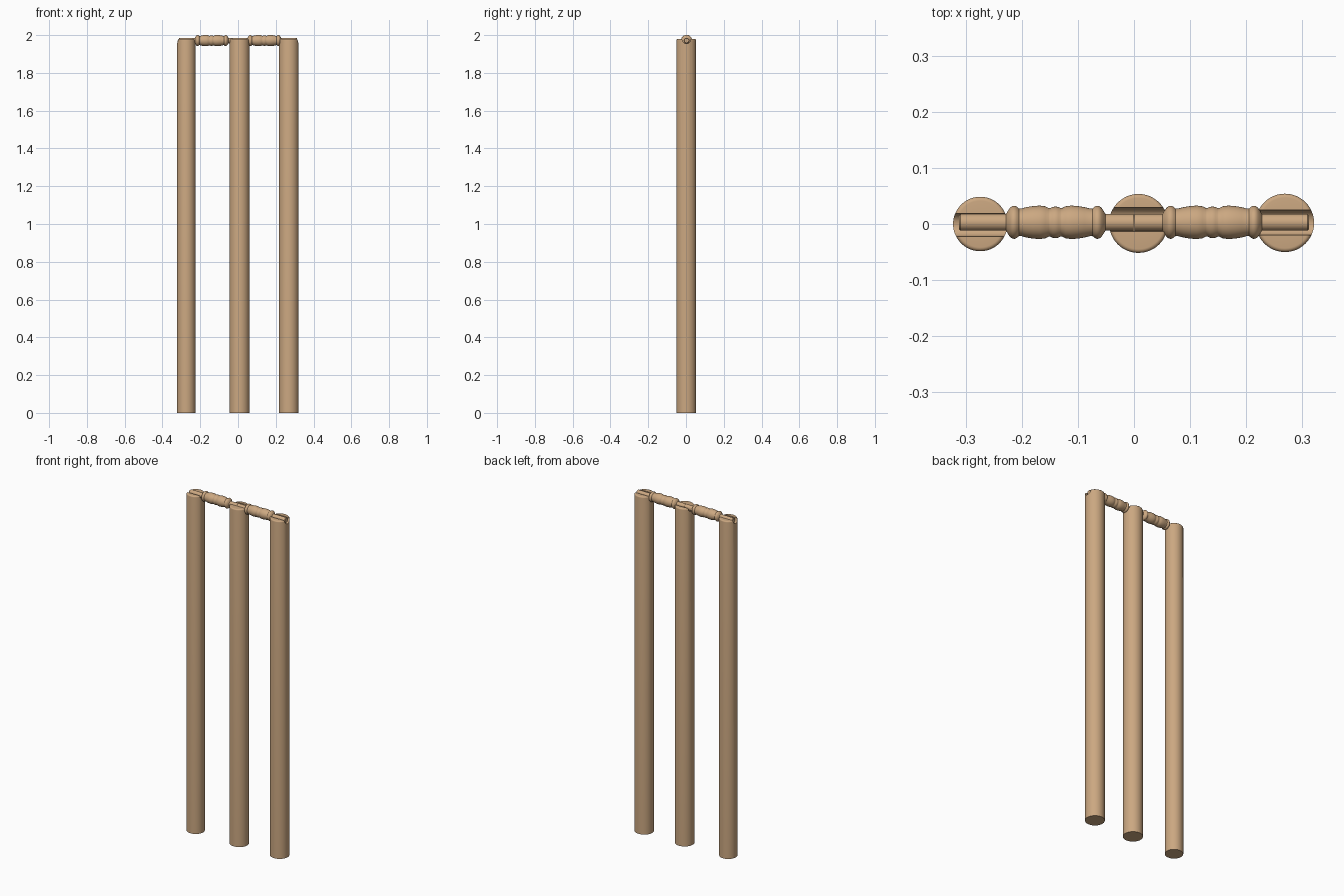
import bpy, bmesh, math
from mathutils import Vector

if "Cube" in bpy.data.objects:
    bpy.data.objects.remove(bpy.data.objects["Cube"])

wood = bpy.data.materials.new("light_wood")
wood.diffuse_color = (0.60, 0.39, 0.22, 1)
wood.use_nodes = True
wood.node_tree.nodes["Principled BSDF"].inputs["Base Color"].default_value = wood.diffuse_color
AXIS_Z = 1.971


def lathe(name, profile, axis, loc, steps=48):
    """Revolve (position along axis, radius) points around X or Z."""
    bm = bmesh.new()
    pts = [Vector((p, 0, r)) if axis == 'X' else Vector((r, 0, p)) for p, r in profile]
    verts = [bm.verts.new(p) for p in pts]
    edges = [bm.edges.new(pair) for pair in zip(verts, verts[1:])]
    bmesh.ops.spin(bm, geom=verts + edges, cent=(0, 0, 0), angle=math.tau, steps=steps,
                   axis=(1, 0, 0) if axis == 'X' else (0, 0, 1))
    bmesh.ops.remove_doubles(bm, verts=bm.verts, dist=1e-5)
    bmesh.ops.recalc_face_normals(bm, faces=bm.faces)
    mesh = bpy.data.meshes.new(name)
    bm.to_mesh(mesh)
    bm.free()
    mesh.materials.append(wood)
    ob = bpy.data.objects.new(name, mesh)
    ob.location = loc
    bpy.context.collection.objects.link(ob)
    return ob


def smooth(ob):
    bpy.ops.object.select_all(action='DESELECT')
    ob.select_set(True)
    bpy.context.view_layer.objects.active = ob
    bpy.ops.object.shade_smooth_by_angle(angle=math.radians(35))


# Stumps: rounded top edge and a round groove cut along x for the bails
TOP, B = 1.979, 0.007
for name, x, y, r, groove_y, groove_r in [
        ("left_stump", -0.274, 0.0, 0.0485, -0.0015, 0.0205),
        ("middle_stump", 0.008, 0.001, 0.0525, 0.008, 0.0215),
        ("right_stump", 0.269, 0.002, 0.052, 0.0025, 0.0225)]:
    rim = [(TOP - B + B * math.sin(a), r - B + B * math.cos(a))
           for a in (math.pi / 2 * i / 5 for i in range(6))]
    stump = lathe(name, [(0, 0), (0, r)] + rim + [(TOP, 0)], 'Z', (x, y, 0))
    cutter = lathe(name + "_groove", [(-0.1, 0), (-0.1, groove_r), (0.1, groove_r), (0.1, 0)],
                   'X', (x, groove_y, 1.977))
    cutter.hide_render = True
    mod = stump.modifiers.new("groove", 'BOOLEAN')
    mod.operation, mod.solver, mod.object = 'DIFFERENCE', 'EXACT', cutter
    bpy.context.view_layer.objects.active = stump
    bpy.ops.object.modifier_apply(modifier="groove")
    bpy.data.objects.remove(cutter)
    smooth(stump)

# Bails: turned profile from the centre out to the thin outer spigot
bail = [(0.0005, 0), (0.0005, 0.015), (0.051, 0.015), (0.054, 0.020), (0.058, 0.026),
        (0.062, 0.029), (0.066, 0.0295), (0.070, 0.028), (0.074, 0.0245), (0.078, 0.0245),
        (0.088, 0.027), (0.100, 0.029), (0.112, 0.0298), (0.122, 0.0285), (0.128, 0.0255),
        (0.131, 0.0255), (0.135, 0.0275), (0.140, 0.028), (0.145, 0.0275), (0.149, 0.0255),
        (0.152, 0.0255), (0.158, 0.0285), (0.168, 0.0298), (0.180, 0.029), (0.192, 0.027),
        (0.201, 0.0245), (0.205, 0.0245), (0.209, 0.028), (0.213, 0.0295), (0.217, 0.029),
        (0.221, 0.026), (0.225, 0.020), (0.228, 0.015), (0.309, 0.015), (0.312, 0.012),
        (0.312, 0)]
for name, side in (("left_bail", -1), ("right_bail", 1)):
    smooth(lathe(name, [(side * p, r) for p, r in bail], 'X', (0, 0.003, AXIS_Z)))
